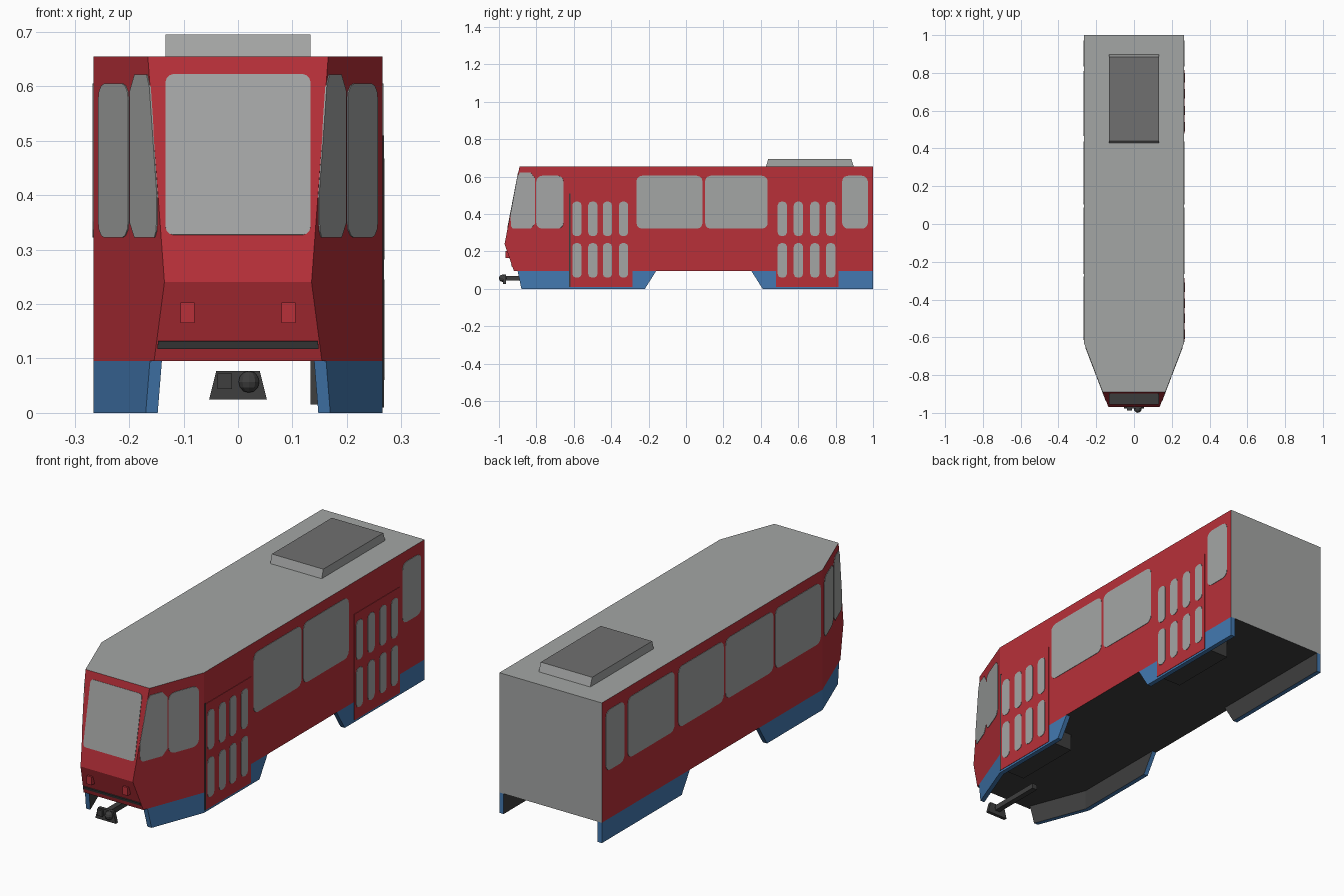
import bpy, bmesh, math
from mathutils import Vector

if "Cube" in bpy.data.objects:
    bpy.data.objects.remove(bpy.data.objects["Cube"])

HW, YT, SLOPE = 0.265, -0.63, 0.382      # half width, start of nose taper, taper rate
Z0, Z1, Z2 = 0.095, 0.24, 0.655          # floor, nose crease, roof


def material(name, r, g, b):
    m = bpy.data.materials.new(name)
    lin = [((c / 255 + 0.055) / 1.055) ** 2.4 for c in (r, g, b)]
    m.diffuse_color = (*lin, 1)
    m.use_nodes = True
    m.node_tree.nodes["Principled BSDF"].inputs["Base Color"].default_value = m.diffuse_color
    return m


RED = material("red paint", 184, 48, 57)
GREY = material("light grey", 164, 166, 165)
BLUE = material("blue skirt", 67, 121, 177)
DARK = material("dark underframe", 62, 62, 62)
MID = material("mid grey", 112, 112, 112)


def make(name, bm, *mats):
    bmesh.ops.recalc_face_normals(bm, faces=bm.faces)
    me = bpy.data.meshes.new(name)
    for m in mats:
        me.materials.append(m)
    bm.to_mesh(me)
    bm.free()
    ob = bpy.data.objects.new(name, me)
    bpy.context.collection.objects.link(ob)
    return ob


def half(y):
    """Half width of the car at y."""
    return HW - max(0, YT - y) * SLOPE


def loft(bm, rings):
    """Closed solid through rings of equal length; returns faces."""
    vs = [[bm.verts.new(p) for p in r] for r in rings]
    n = len(vs[0])
    for a, b in zip(vs, vs[1:]):
        for i in range(n):
            bm.faces.new((a[i], a[(i + 1) % n], b[(i + 1) % n], b[i]))
    bm.faces.new(vs[0])
    bm.faces.new(vs[-1])


def box(name, x, y, z, mat):
    bm = bmesh.new()
    loft(bm, [[(x[0], y[0], h), (x[1], y[0], h), (x[1], y[1], h), (x[0], y[1], h)] for h in z])
    return make(name, bm, mat)


def rounded(a0, a1, b0, b1, c, seg=3):
    """Rounded rectangle outline in two coordinates."""
    pts = []
    for k, (a, b) in enumerate([(a1 - c, b1 - c), (a0 + c, b1 - c), (a0 + c, b0 + c), (a1 - c, b0 + c)]):
        for i in range(seg + 1):
            t = math.pi / 2 * (k + i / seg)
            pts.append((a + c * math.cos(t), b + c * math.sin(t)))
    return pts


def plate(name, pts, out, mat, proud=0.002):
    """Thin plate on a flat wall, raised along the outward normal."""
    pts = [Vector(p) for p in pts]
    n = sum(((p - pts[0]).cross(q - pts[0]) for p, q in zip(pts[1:], pts[2:])), Vector()).normalized()
    if n.dot(Vector(out)) < 0:
        n.negate()
    bm = bmesh.new()
    loft(bm, [[p - n * 0.001 for p in pts], [p + n * proud for p in pts]])
    return make(name, bm, mat)


def side_plate(name, side, pts, mat, proud=0.002):
    return plate(name, [(side * half(y), y, z) for y, z in pts], (side, 0, 0), mat, proud)


def rect(a0, a1, b0, b1):
    return [(a0, b0), (a1, b0), (a1, b1), (a0, b1)]


# Body shell with a creased, tapered nose
bm = bmesh.new()
rings = []
for z, yf in ((Z0, -0.92), (Z1, -0.97), (Z2, -0.89)):
    rings.append([(-HW, 1, z), (-HW, YT, z), (-half(yf), yf, z),
                  (half(yf), yf, z), (HW, YT, z), (HW, 1, z)])
loft(bm, rings)
body = make("body", bm, RED, GREY, DARK)
for f in body.data.polygons:
    if f.normal.z > 0.9 or f.normal.y > 0.9:
        f.material_index = 1
    elif f.normal.z < -0.9:
        f.material_index = 2

# Roof unit
bm = bmesh.new()
loft(bm, [[(-.133, a, z), (.133, a, z), (.133, b, z), (-.133, b, z)]
          for z, a, b in ((Z2, .428, .897), (.695, .44, .883))])
unit = make("roof_unit", bm, GREY, MID)
for f in unit.data.polygons:
    f.material_index = int(f.normal.z > 0.9)

# Blue side skirts, dark on the inside
for side, label in ((-1, "left"), (1, "right")):
    for part, stations in (("front", ((-.90, -.88), (YT, YT), (-.16, -.22))),
                           ("rear", ((.35, .41), (1, 1)))):
        bm = bmesh.new()
        loft(bm, [[(side * half(t), t, Z0), (side * half(b), b, 0),
                   (side * (half(b) - .022), b, 0), (side * (half(t) - .022), t, Z0)]
                  for t, b in stations])
        skirt = make(f"{part}_skirt_{label}", bm, BLUE, DARK)
        for f in skirt.data.polygons:
            if f.normal.x * side < -0.7:
                f.material_index = 1

# Doors on the right with step wells and two rows of small panes
for label, y0, y1, cols in (("front", -.62, -.285, (-.583, -.498, -.42, -.334)),
                            ("rear", .48, .815, (.515, .601, .689, .774))):
    side_plate(f"{label}_door", 1, rect(y0, y1, .01, .505), RED)
    box(f"{label}_step_well", (.133, .25), (y0, y1), (.015, Z0 + .002), DARK)
    for i, y in enumerate(cols):
        for row, z0, z1 in (("lower", .06, .245), ("upper", .282, .467)):
            side_plate(f"{label}_door_pane_{row}_{i + 1}", 1,
                       rounded(y - .025, y + .025, z0, z1, .02, 2), GREY, .004)
side_plate("door_seam", 1, rect(-.626, -.618, .01, .51), DARK, .003)

# Side windows: shared ones, then extra ones on the doorless left side
spans = [(-.265, .088), (.102, .437), (.835, .972)]
for side, label in ((-1, "left"), (1, "right")):
    extra = [(-.615, -.279), (.465, .81)] if side < 0 else []
    for i, (a, b) in enumerate(spans + extra):
        side_plate(f"side_window_{label}_{i + 1}", side, rounded(a, b, .322, .605, .03), GREY)
    side_plate(f"cab_rear_window_{label}", side, rounded(-.8, -.655, .322, .605, .03), GREY)
    front = [(-.935, .335), (-.925, .322), (-.83, .322), (-.806, .35),
             (-.806, .59), (-.83, .622), (-.888, .622), (-.902, .598), (-.938, .40)]
    side_plate(f"cab_front_window_{label}", side, front, GREY)


def nose_y(z):
    """Front face position at height z."""
    if z > Z1:
        return -.97 + (z - Z1) * .08 / (Z2 - Z1)
    return -.92 - (z - Z0) * .05 / (Z1 - Z0)


# Windscreen and bumper strip on the nose
plate("windscreen", [(x, nose_y(z), z) for x, z in rounded(-.133, .133, .327, .622, .014)],
      (0, -1, 0), GREY)
plate("bumper_strip", [(x, nose_y(z), z) for x, z in
                       ((-.148, .118), (.148, .118), (.147, .132), (-.147, .132))],
      (0, -1, 0), DARK, .003)

# Red lamps
for side, label in ((-1, "left"), (1, "right")):
    xs = sorted((side * .08, side * .106))
    box(f"lamp_{label}", xs, (-.966, -.94), (.165, .203), RED)

# Coupler: drawbar, trapezoid head, square pad and round knob
box("drawbar", (-.013, .013), (-.965, -.70), (.045, .07), DARK)
bm = bmesh.new()
loft(bm, [[(-.053, y, .025), (.053, y, .025), (.04, y, .077), (-.04, y, .077)]
          for y in (-.978, -.962)])
make("coupler_head", bm, DARK)
box("coupler_pad", (-.038, -.011), (-.988, -.975), (.044, .072), DARK)
bm = bmesh.new()
bmesh.ops.create_uvsphere(bm, u_segments=10, v_segments=6, radius=.02)
bmesh.ops.translate(bm, verts=bm.verts, vec=(.02, -.98, .057))
make("coupler_knob", bm, DARK)
